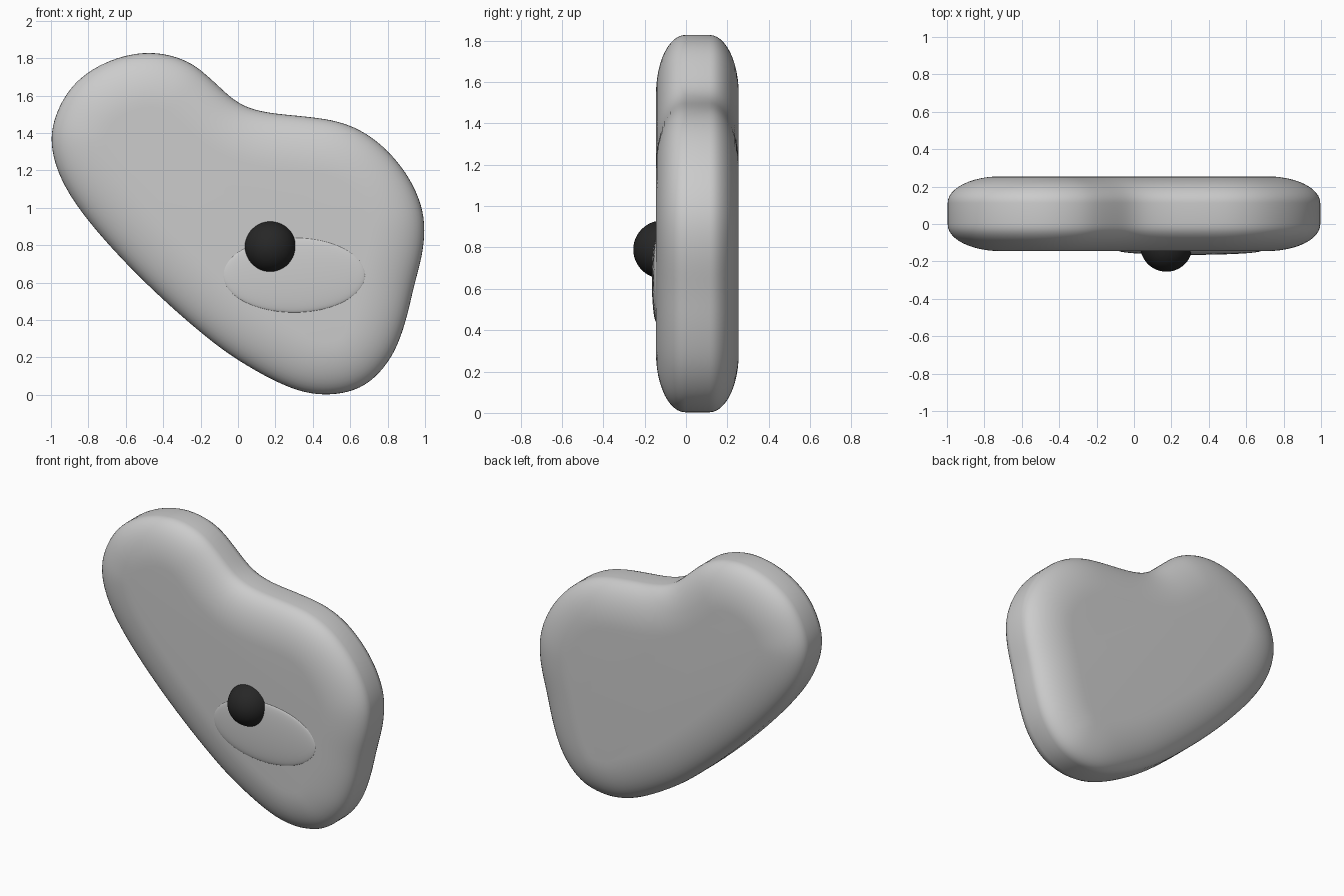
import bpy, bmesh, math
from mathutils import Vector

if "Cube" in bpy.data.objects:
    bpy.data.objects.remove(bpy.data.objects["Cube"])

# Body outline, front view (x, z), clockwise from the upper lobe
OUTLINE = [(-.47, 1.832), (-.27, 1.785), (-.13, 1.675), (0, 1.56), (.15, 1.51), (.36, 1.488),
           (.56, 1.455), (.74, 1.36), (.9, 1.185), (.99, .98), (.99, .78), (.94, .58), (.895, .39),
           (.82, .2), (.68, .05), (.49, 0), (.28, .035), (0, .185), (-.2, .335), (-.4, .51),
           (-.6, .705), (-.8, .93), (-.94, 1.14), (-1, 1.345), (-.965, 1.52), (-.86, 1.68), (-.68, 1.79)]


def smooth_loop(pts, steps):
    """Closed Catmull-Rom curve through the points."""
    p = [Vector(q) for q in pts]
    n, out = len(p), []
    for i in range(n):
        a, b, c, d = (p[(i + k) % n] for k in (-1, 0, 1, 2))
        for s in range(steps):
            t = s / steps
            out.append(.5 * (2 * b + (c - a) * t + (2 * a - 5 * b + 4 * c - d) * t * t
                             + (3 * b - a - 3 * c + d) * t ** 3))
    return out


def relax(vecs, rounds):
    for _ in range(rounds):
        n = len(vecs)
        vecs = [(vecs[i - 1] + 2 * vecs[i] + vecs[(i + 1) % n]) / 4 for i in range(n)]
    return vecs


def shade(ob):
    ob.data.polygons.foreach_set("use_smooth", [True] * len(ob.data.polygons))


def ellipsoid(name, centre, radii):
    bpy.ops.mesh.primitive_uv_sphere_add(segments=48, ring_count=24, location=centre)
    ob = bpy.context.object
    ob.name = name
    ob.scale = radii
    shade(ob)
    return ob


# Pebble-shaped slab: the outline swept through a soft, elliptical edge profile
rim = relax(smooth_loop(OUTLINE, 6), 6)
n = len(rim)
inward = []
for i in range(n):
    d = (rim[(i + 1) % n] - rim[i - 1]).normalized()
    inward.append(Vector((d.y, -d.x)))
inward = relax(inward, 12)

STEPS, INSET, DEPTH = 12, .29, .142
arc = [(INSET * (1 - math.cos(k / STEPS * math.pi / 2)), DEPTH * math.sin(k / STEPS * math.pi / 2))
       for k in range(STEPS + 1)]
profile = [(a, -.003 - b) for a, b in reversed(arc)] + [(a, .113 + b) for a, b in arc]

bm = bmesh.new()
rings = [[bm.verts.new((p.x + v.x * a, y, p.y + v.y * a)) for p, v in zip(rim, inward)]
         for a, y in profile]
for r, s in zip(rings, rings[1:]):
    for i in range(n):
        j = (i + 1) % n
        bm.faces.new((r[i], r[j], s[j], s[i]))
bm.faces.new(rings[0])
bm.faces.new(rings[-1][::-1])
bmesh.ops.recalc_face_normals(bm, faces=bm.faces)
mesh = bpy.data.meshes.new("body")
bm.to_mesh(mesh)
bm.free()
body = bpy.data.objects.new("body", mesh)
bpy.context.collection.objects.link(body)
shade(body)

# Shallow oval patch and dark ball on the front
ellipsoid("oval_patch", (.3, -.143, .64), (.38, .022, .2))
ball = ellipsoid("dark_ball", (.173, -.115, .79), (.14, .14, .14))
black = bpy.data.materials.new("black")
black.diffuse_color = (.02, .02, .02, 1)
black.use_nodes = True
black.node_tree.nodes["Principled BSDF"].inputs["Base Color"].default_value = black.diffuse_color
ball.data.materials.append(black)
